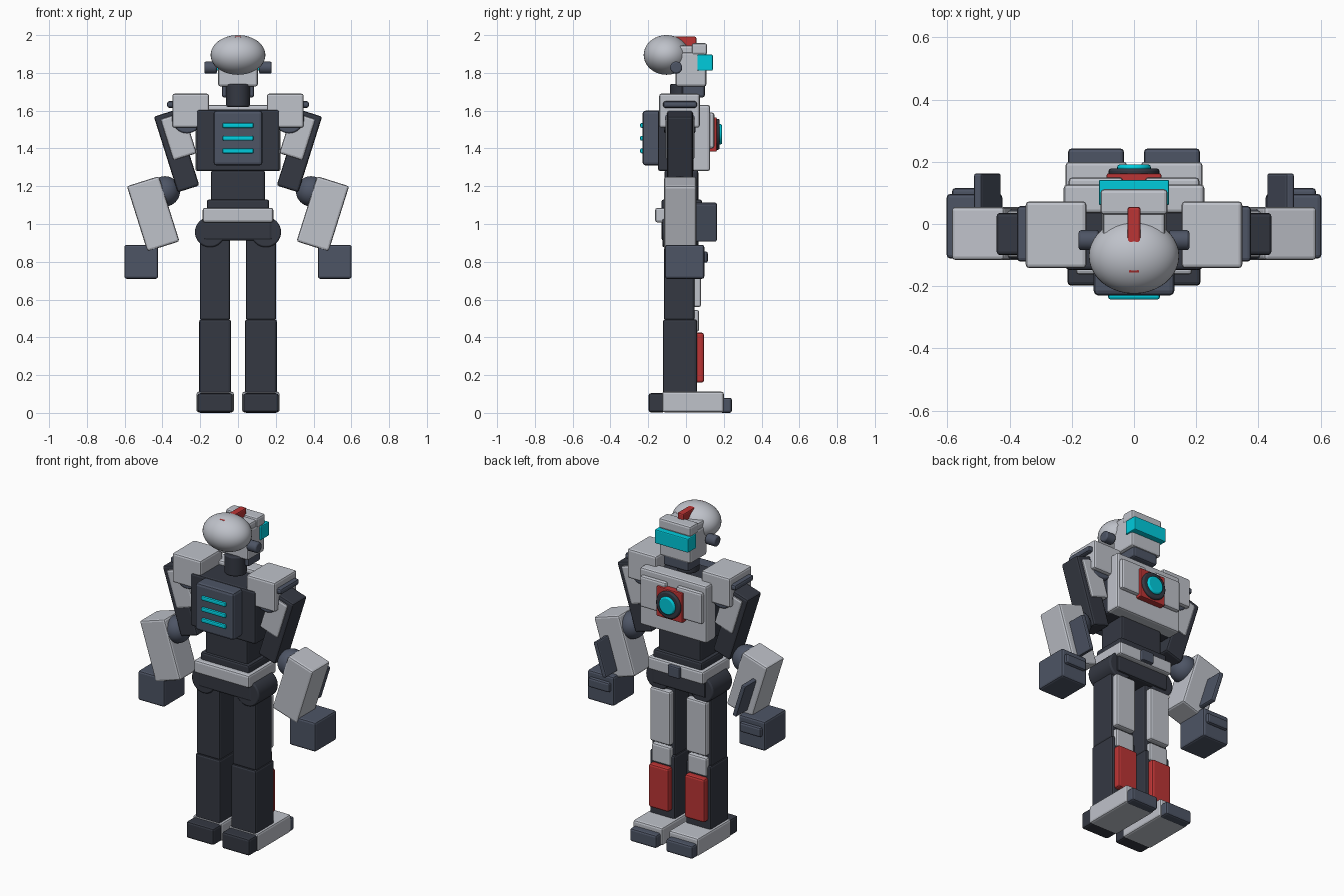
import bpy, math
from math import radians

if "Cube" in bpy.data.objects:
    bpy.data.objects.remove(bpy.data.objects["Cube"])


def mat(name, rgb):
    m = bpy.data.materials.new(name)
    m.diffuse_color = (*rgb, 1)
    m.use_nodes = True
    m.node_tree.nodes["Principled BSDF"].inputs["Base Color"].default_value = m.diffuse_color
    return m


LIGHT = mat("light_grey", (0.52, 0.54, 0.59))
DARK = mat("charcoal", (0.035, 0.04, 0.055))
SLATE = mat("slate", (0.075, 0.09, 0.13))
RED = mat("red", (0.5, 0.035, 0.035))
CYAN = mat("cyan", (0.0, 0.6, 0.72))


def finish(o, name, m, bevel):
    o.name = name
    o.data.materials.append(m)
    if bevel:
        b = o.modifiers.new("bevel", "BEVEL")
        b.width, b.segments, b.limit_method = bevel, 2, "ANGLE"
    return o


def block(name, x, y, z, m, bevel=0.012, tilt=0):
    """Bevelled box from (min, max) ranges, tilted about y through its centre."""
    c = [(a + b) / 2 for a, b in (x, y, z)]
    bpy.ops.mesh.primitive_cube_add(size=1, location=c)
    o = bpy.context.object
    o.scale = [b - a for a, b in (x, y, z)]
    bpy.ops.object.transform_apply(location=False, rotation=False, scale=True)
    o.rotation_euler.y = tilt
    return finish(o, name, m, bevel)


def rod(name, loc, r, length, axis, m, bevel=0.008):
    rot = {"x": (0, radians(90), 0), "y": (radians(90), 0, 0), "z": (0, 0, 0)}[axis]
    bpy.ops.mesh.primitive_cylinder_add(vertices=32, radius=r, depth=length, location=loc, rotation=rot)
    bpy.ops.object.shade_smooth_by_angle(angle=radians(40))
    return finish(bpy.context.object, name, m, bevel)


def ball(name, loc, scale, m):
    bpy.ops.mesh.primitive_uv_sphere_add(segments=40, ring_count=24, radius=1, location=loc)
    o = bpy.context.object
    o.scale = scale
    bpy.ops.object.shade_smooth()
    return finish(o, name, m, 0)


# Head
ball("helmet_dome", (0, -0.103, 1.895), (0.145, 0.121, 0.105), LIGHT)
block("head", (-0.105, 0.105), (-0.055, 0.108), (1.728, 1.91), LIGHT)
block("brow", (-0.108, 0.108), (0.03, 0.112), (1.895, 1.957), LIGHT)
block("forehead", (-0.1, 0.1), (-0.05, 0.09), (1.88, 1.945), LIGHT)
block("visor", (-0.113, 0.113), (0.06, 0.142), (1.812, 1.897), CYAN, 0.006)
block("crest", (-0.021, 0.021), (-0.158, 0.055), (1.935, 1.992), RED, 0.008)
block("chin", (-0.085, 0.085), (-0.02, 0.1), (1.67, 1.75), SLATE)
rod("neck", (0, -0.023, 1.68), 0.063, 0.12, "z", DARK)

# Torso
block("torso_back", (-0.22, 0.22), (-0.148, 0.06), (1.28, 1.605), DARK)
block("chest", (-0.226, 0.226), (0.035, 0.127), (1.28, 1.63), LIGHT)
block("chest_emblem_base", (-0.088, 0.088), (0.11, 0.163), (1.383, 1.565), RED, 0.006)
rod("chest_ring", (0, 0.15, 1.475), 0.082, 0.056, "y", DARK)
rod("chest_light", (0, 0.165, 1.475), 0.054, 0.052, "y", CYAN)
block("backpack", (-0.13, 0.13), (-0.23, -0.13), (1.31, 1.6), SLATE, 0.016)
for z in (1.522, 1.454, 1.387):
    block("backpack_strip", (-0.083, 0.083), (-0.243, -0.22), (z - 0.013, z + 0.013), CYAN, 0.008)
block("waist", (-0.143, 0.143), (-0.115, 0.065), (1.1, 1.285), DARK)
block("waist_base", (-0.165, 0.165), (-0.13, 0.085), (1.07, 1.13), DARK)
block("belt", (-0.187, 0.187), (-0.163, 0.105), (1.008, 1.086), LIGHT)
block("belt_buckle", (-0.04, 0.04), (0.09, 0.125), (1.012, 1.08), SLATE, 0.008)
block("pelvis", (-0.18, 0.18), (-0.13, 0.075), (0.913, 1.015), DARK)

for s, side in ((-1, "left"), (1, "right")):
    def side_block(name, x, y, z, m, bevel=0.012, tilt=0):
        xs = tuple(sorted((s * x[0], s * x[1])))
        return block(side + "_" + name, xs, y, z, m, bevel, s * tilt)

    # Head and chest pairs
    rod(side + "_ear", (s * 0.145, -0.052, 1.828), 0.032, 0.066, "x", SLATE)
    side_block("chest_plate", (0.035, 0.21), (0.11, 0.15), (1.4, 1.59), LIGHT)

    # Shoulder and arm
    side_block("shoulder", (0.153, 0.348), (-0.142, 0.073), (1.51, 1.69), LIGHT)
    side_block("shoulder_trim", (0.33, 0.376), (-0.121, 0.058), (1.615, 1.65), SLATE)
    rod(side + "_shoulder_joint", (s * 0.27, -0.033, 1.56), 0.08, 0.165, "y", SLATE)
    T = radians(17.5)
    side_block("upper_arm", (0.265, 0.385), (-0.1, 0.036), (1.176, 1.596), DARK, 0.012, T)
    side_block("upper_arm_plate", (0.25, 0.38), (-0.108, 0.044), (1.35, 1.58), LIGHT, 0.012, T)
    ball(side + "_elbow", (s * 0.387, -0.033, 1.173), (0.08,) * 3, SLATE)
    side_block("forearm", (0.36, 0.538), (-0.116, 0.055), (0.873, 1.235), LIGHT, 0.012, T)
    side_block("forearm_fin", (0.457, 0.485), (0.04, 0.163), (0.904, 1.116), SLATE, 0.008, T)
    side_block("hand", (0.423, 0.602), (-0.111, 0.097), (0.71, 0.89), SLATE)
    side_block("knuckles", (0.44, 0.585), (0.085, 0.116), (0.795, 0.855), SLATE)

    # Leg
    rod(side + "_hip_joint", (s * 0.148, -0.03, 0.957), 0.08, 0.19, "y", DARK)
    side_block("thigh", (0.042, 0.202), (-0.117, 0.045), (0.49, 0.95), DARK)
    side_block("thigh_plate", (0.054, 0.19), (0.03, 0.08), (0.56, 0.89), LIGHT)
    side_block("knee", (0.057, 0.187), (0.03, 0.07), (0.43, 0.545), LIGHT)
    side_block("shin", (0.037, 0.206), (-0.122, 0.058), (0.1, 0.495), DARK)
    side_block("shin_guard", (0.055, 0.189), (0.045, 0.095), (0.16, 0.425), RED)

    # Foot
    side_block("foot", (0.022, 0.22), (-0.126, 0.2), (0.003, 0.112), LIGHT)
    side_block("heel", (0.028, 0.214), (-0.198, -0.11), (0.003, 0.104), DARK)
    side_block("toe", (0.032, 0.212), (0.18, 0.243), (0.0, 0.08), SLATE)
